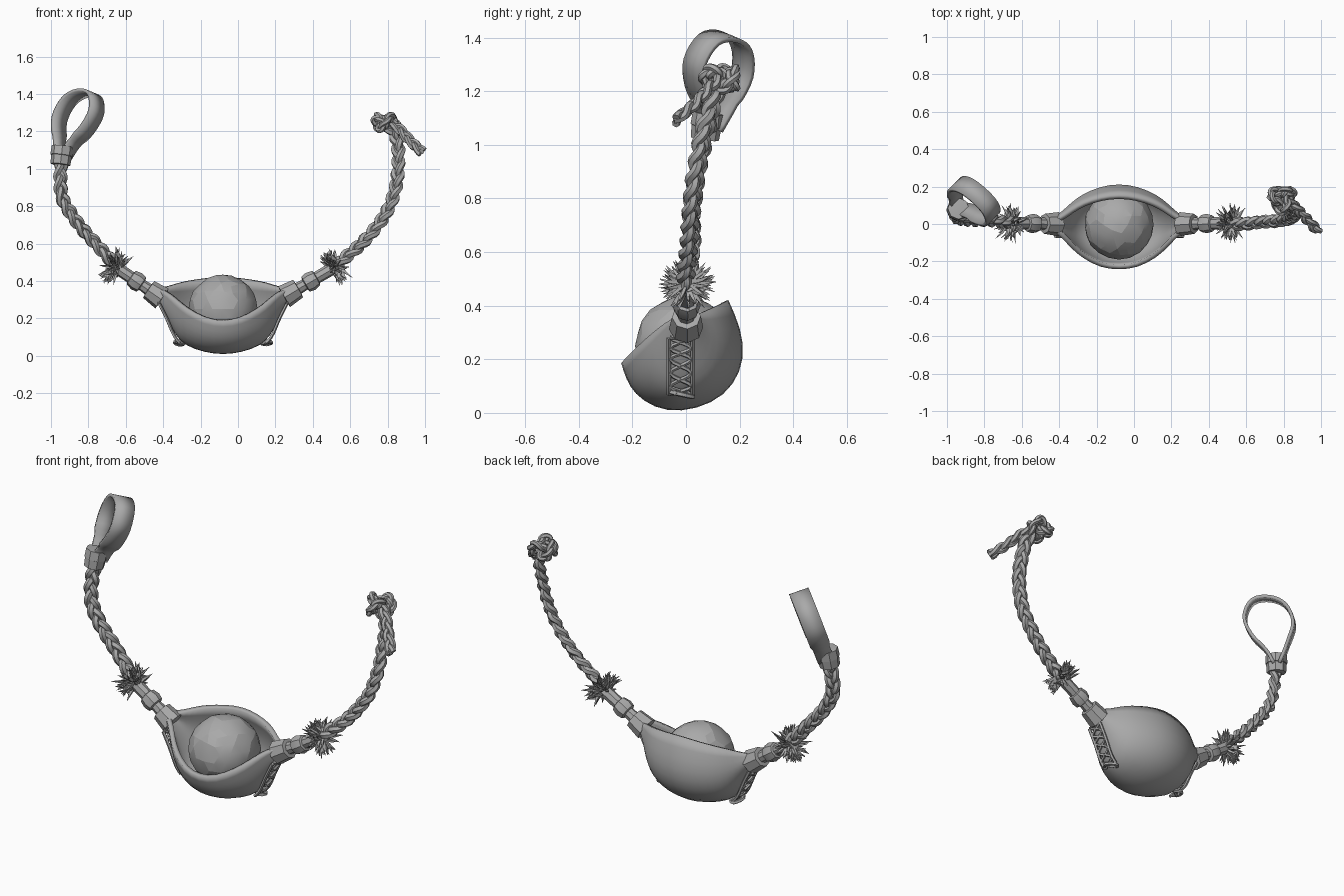
import bpy, bmesh, math, random
from mathutils import Vector as V, Quaternion

random.seed(4)
if "Cube" in bpy.data.objects:
    bpy.data.objects.remove(bpy.data.objects["Cube"])

grey = bpy.data.materials.new("worn_grey")
grey.use_nodes = True
COLOUR = (0.4, 0.4, 0.4, 1)
grey.diffuse_color = COLOUR
grey.node_tree.nodes["Principled BSDF"].inputs["Base Color"].default_value = COLOUR


def finish(name, bm, angle=40, thickness=0, subdiv=0):
    me = bpy.data.meshes.new(name)
    bm.to_mesh(me)
    bm.free()
    ob = bpy.data.objects.new(name, me)
    bpy.context.collection.objects.link(ob)
    me.materials.append(grey)
    if subdiv:
        ob.modifiers.new("Round", "SUBSURF").levels = subdiv
        ob.modifiers["Round"].render_levels = subdiv
    if thickness:
        ob.modifiers.new("Thick", "SOLIDIFY").thickness = thickness
    bpy.ops.object.select_all(action="DESELECT")
    ob.select_set(True)
    bpy.context.view_layer.objects.active = ob
    bpy.ops.object.shade_smooth_by_angle(angle=math.radians(angle))
    return ob


def spline(pts, n=8):
    """Catmull-Rom curve through the points."""
    p = [V(q) for q in pts]
    p = [2 * p[0] - p[1]] + p + [2 * p[-1] - p[-2]]
    out = []
    for a, b, c, d in zip(p, p[1:], p[2:], p[3:]):
        for k in range(n):
            t = k / n
            out.append(b + (c - a) * t / 2 + (2 * a - 5 * b + 4 * c - d) * t * t / 2
                       + (3 * b - a - 3 * c + d) * t ** 3 / 2)
    return out + [p[-2]]


def frames(pts):
    """Points with two side vectors that do not twist."""
    side, out, old = None, [], None
    for i, p in enumerate(pts):
        d = (pts[min(i + 1, len(pts) - 1)] - pts[max(i - 1, 0)]).normalized()
        if side is None:
            side = d.orthogonal().normalized()
        else:
            side = old.rotation_difference(d) @ side
        old = d
        out.append((p, side.copy(), d.cross(side)))
    return out


def add_tube(bm, pts, radii, sides=6):
    rings = []
    for (p, a, b), r in zip(frames(pts), radii):
        rings.append([bm.verts.new(p + r * (a * math.cos(t) + b * math.sin(t)))
                      for t in (math.tau * k / sides for k in range(sides))])
    for r0, r1 in zip(rings, rings[1:]):
        for k in range(sides):
            m = (k + 1) % sides
            bm.faces.new((r0[k], r0[m], r1[m], r1[k]))
    bm.faces.new(rings[0][::-1])
    bm.faces.new(rings[-1])


def add_braid(bm, path, size=1.0, pitch=0.2):
    pts = spline(path, 12)
    fr, dist, s = frames(pts), [0], 0
    for a, b in zip(pts, pts[1:]):
        s += (b - a).length
        dist.append(s)
    for k in range(3):
        strand = []
        for (p, a, b), s in zip(fr, dist):
            t = math.tau * (s / pitch + k / 3)
            strand.append(p + size * (a * 0.021 * math.sin(t) + b * 0.012 * math.sin(2 * t)))
        add_tube(bm, strand, [0.019 * size] * len(strand))


def braid(name, path, size=1.0):
    bm = bmesh.new()
    add_braid(bm, path, size)
    finish(name, bm, 50)


def turned(name, start, axis, profile, sides=8):
    bm = bmesh.new()
    add_tube(bm, [start + axis * t for t, r in profile], [r for t, r in profile], sides)
    finish(name, bm, 35)


# Stone, slightly faceted
bm = bmesh.new()
bmesh.ops.create_icosphere(bm, subdivisions=3, radius=0.185)
for v in bm.verts:
    v.co *= random.uniform(0.985, 1.01)
    v.co += V((-0.08, -0.005, 0.25))
finish("stone", bm, 12)

# Pouch: U-shaped slices; (offset, keel z, front y, front z, back y, back z)
CX = -0.08
SLICES = [(0, -0.003, 0.245, 0.18, 0.225, 0.425), (0.1, 0.01, 0.235, 0.195, 0.21, 0.415),
          (0.2, 0.045, 0.18, 0.25, 0.165, 0.4), (0.255, 0.1, 0.13, 0.295, 0.12, 0.385),
          (0.3, 0.2, 0.08, 0.335, 0.075, 0.37), (0.34, 0.28, 0.045, 0.355, 0.045, 0.365),
          (0.36, 0.31, 0.03, 0.36, 0.03, 0.36)]
FRONT = [(1, 1), (0.92, 0.68), (0.78, 0.38), (0.45, 0.09)]
BACK = [(0, 0), (0.5, 0.08), (0.83, 0.24), (1, 0.48), (0.94, 0.75), (0.74, 1)]


def slice_points(sign, row):
    dx, keel, fy, fz, by, bz = row
    x = CX + sign * dx
    return ([V((x, -0.02 - (fy - 0.02) * a, keel + (fz - keel) * b)) for a, b in FRONT]
            + [V((x, -0.02 + (by + 0.02) * a, keel + (bz - keel) * b)) for a, b in BACK])


bm = bmesh.new()
rows = [slice_points(-1, r) for r in SLICES[:0:-1]] + [slice_points(1, r) for r in SLICES]
grid = [[bm.verts.new(p) for p in row] for row in rows]
for r0, r1 in zip(grid, grid[1:]):
    for j in range(len(r0) - 1):
        bm.faces.new((r0[j], r0[j + 1], r1[j + 1], r1[j]))
finish("pouch", bm, 40, thickness=0.026, subdiv=1)

for sign, side in ((-1, "right"), (1, "left")):
    # Crossed lacing up the end of the pouch
    bm = bmesh.new()
    keel = spline([(CX + sign * (r[0] + 0.006), -0.02, r[1]) for r in SLICES[2:6]], 4)[2:]
    for flip in (-1, 1):
        zig = [p + V((-sign * 0.004, flip * (-1) ** (i // 2) * 0.042, 0))
               for i, p in enumerate(keel[::2] + keel[-1:]) for _ in (0,)]
        zig = [V((p.x, -0.02 + flip * (-1) ** i * 0.04, p.z)) for i, p in enumerate(zig)]
        add_tube(bm, spline(zig, 4), [0.008] * (4 * len(zig) - 3), 5)
        edge = [p + V((-sign * 0.004, flip * 0.045, 0)) for p in keel]
        add_tube(bm, edge, [0.009] * len(edge), 5)
    a, b, c = keel[0], V((0, 0.045, -0.01)), V((sign * 0.025, 0, 0))
    add_tube(bm, spline([a - b, a + c, a + b, a + b / 2 - c, a - b / 2 + c]), [0.01] * 33, 5)
    finish(f"{side}_lacing", bm, 50)

    # Collar, neck and wrapped band
    start = V((-0.405, 0, 0.305)) if sign < 0 else V((0.245, 0, 0.315))
    centre = V((-0.655, 0.005, 0.475)) if sign < 0 else V((0.52, 0.005, 0.475))
    axis = (centre - start).normalized()
    turned(f"{side}_collar", start, axis, [(0, 0.048), (0.002, 0.064), (0.088, 0.054), (0.09, 0.036)])
    turned(f"{side}_neck", start, axis, [(0.05, 0.036), (0.12, 0.031), (0.22, 0.033), (0.33, 0.034)])
    turned(f"{side}_wrap", start, axis, [(0.13, 0.03), (0.135, 0.046), (0.165, 0.052),
                                         (0.2, 0.044), (0.205, 0.03)])

    # Frayed tassel
    bm = bmesh.new()
    out = axis.orthogonal().normalized()
    for k in range(85):
        d = Quaternion(axis, random.uniform(0, math.tau)) @ out
        lean = random.uniform(-0.5, 0.9)
        root = centre + axis * random.uniform(-0.03, 0.025) + d * 0.015
        mid = root + (d + axis * lean * 0.5).normalized() * 0.045
        tip = mid + (d + axis * lean).normalized() * random.uniform(0.025, 0.05)
        add_tube(bm, [root, mid, tip], [0.008, 0.0085, 0.001], 4)
    finish(f"{side}_tassel", bm, 30)

# Braided cords
braid("right_cord", [(-0.64, 0.005, 0.47), (-0.7, 0.01, 0.535), (-0.78, 0.02, 0.62), (-0.87, 0.02, 0.727),
                     (-0.935, 0.03, 0.834), (-0.95, 0.05, 0.94), (-0.942, 0.075, 1.06)])
braid("left_cord", [(0.505, 0.005, 0.47), (0.572, 0, 0.524), (0.68, 0.01, 0.62), (0.786, 0.02, 0.754),
                    (0.84, 0.035, 0.888), (0.857, 0.06, 1.02), (0.85, 0.1, 1.155), (0.81, 0.12, 1.23)])
braid("cord_tail", [(0.79, 0.13, 1.25), (0.86, 0.09, 1.215), (0.92, 0.03, 1.15), (0.985, -0.04, 1.09)], 0.8)

# Knot at the end of the left cord
bm = bmesh.new()
knot = []
for k in range(19):
    t = math.tau * k / 18
    knot.append(V((0.79, 0.135, 1.245)) + V(((math.sin(t) + 2 * math.sin(2 * t)) * 0.021,
                (math.cos(t) - 2 * math.cos(2 * t)) * 0.021, -math.sin(3 * t) * 0.032)))
add_braid(bm, knot, 0.72, 0.16)
finish("knot", bm, 50)

# Finger loop: a flat strap in a teardrop
across, wide = V((0.707, -0.707, 0)), V((0.707, 0.707, 0))
DROP = [(-0.045, -0.2), (-0.09, -0.1), (-0.125, 0), (-0.09, 0.09), (-0.01, 0.13), (0.08, 0.12),
        (0.122, 0.04), (0.085, -0.05), (0.01, -0.13), (-0.03, -0.2)]
bm = bmesh.new()
pairs = []
for p in spline([(a, 0, b) for a, b in DROP], 4):
    c = V((-0.86, 0.115, 1.265)) + across * p.x + wide * p.z * 0.35 + V((0, 0, p.z))
    w = (wide - V((0, 0, 0.3))) * (0.05 if p.z > -0.1 else 0.042)
    pairs.append((bm.verts.new(c - w), bm.verts.new(c + w)))
for (a, b), (c, d) in zip(pairs, pairs[1:]):
    bm.faces.new((a, b, d, c))
finish("finger_loop", bm, 35, thickness=0.018)

# Binding around the foot of the loop
foot, up = V((-0.95, 0.07, 1.02)), V((0.12, 0.13, 1)).normalized()
turned("loop_binding", foot, up, [(0, 0.035), (0.002, 0.053), (0.05, 0.056), (0.052, 0.06),
                                  (0.1, 0.058), (0.102, 0.035)])
